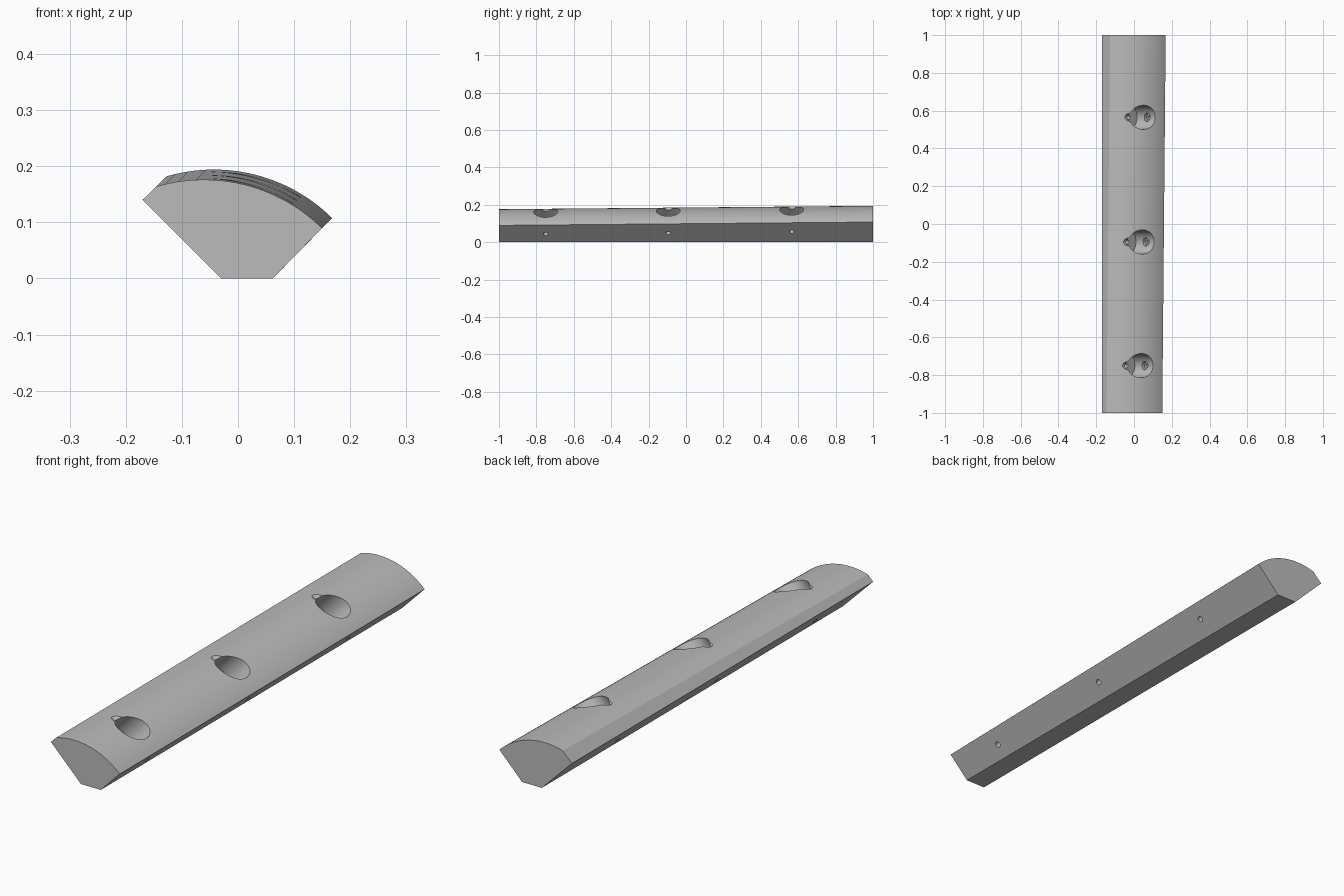
import bpy, bmesh, math
from mathutils import Vector

cube = bpy.data.objects.get("Cube")
if cube:
    bpy.data.objects.remove(cube)

grey = bpy.data.materials.new("mid_grey")
grey.use_nodes = True
colour = (0.5, 0.5, 0.5, 1)
grey.diffuse_color = colour
grey.node_tree.nodes["Principled BSDF"].inputs["Base Color"].default_value = colour


def make_object(name, bm):
    bmesh.ops.recalc_face_normals(bm, faces=bm.faces)
    mesh = bpy.data.meshes.new(name)
    bm.to_mesh(mesh)
    bm.free()
    mesh.materials.append(grey)
    obj = bpy.data.objects.new(name, mesh)
    bpy.context.collection.objects.link(obj)
    return obj


def section(shift):
    """Wedge outline; only its arched top moves along the diagonal."""
    radius, cx, cz = 0.3, -0.061 + shift, -0.124 + shift
    start, end, steps = math.radians(45.4), math.radians(106.3), 40
    arc = []
    for i in range(steps + 1):
        a = start + (end - start) * i / steps
        arc.append((cx + radius * math.cos(a), cz + radius * math.sin(a)))
    return [(-0.17, 0.14), (-0.03, 0), (0.062, 0)] + arc


# Long corner strip, slightly taller at the back
bm = bmesh.new()
front = [bm.verts.new((x, -1, z)) for x, z in section(0)]
back = [bm.verts.new((x, 1, z)) for x, z in section(0.018)]
bm.faces.new(front)
bm.faces.new(back[::-1])
for i in range(len(front)):
    j = (i + 1) % len(front)
    bm.faces.new((front[i], front[j], back[j], back[i]))
strip = make_object("corner_strip", bm)


def diagonal(u, v, y):
    """Point from the two diagonal coordinates u = x + z and v = x - z."""
    return Vector(((u + v) / 2, y, (u - v) / 2))


def drill(a, b, radius, segments):
    """Cut a round hole from a to b out of the strip."""
    bm = bmesh.new()
    bmesh.ops.create_cone(bm, cap_ends=True, segments=segments, radius1=radius,
                          radius2=radius, depth=(b - a).length)
    turn = (b - a).to_track_quat('Z', 'Y').to_matrix()
    bmesh.ops.rotate(bm, verts=bm.verts, matrix=turn)
    bmesh.ops.translate(bm, verts=bm.verts, vec=(a + b) / 2)
    cutter = make_object("hole_cutter", bm)
    cutter.hide_render = True
    mod = strip.modifiers.new("hole", 'BOOLEAN')
    mod.operation = 'DIFFERENCE'
    mod.solver = 'EXACT'
    mod.object = cutter
    bpy.context.view_layer.objects.active = strip
    bpy.ops.object.modifier_apply(modifier=mod.name)
    bpy.data.objects.remove(cutter)


# Screw pockets with crossing screw holes to both lower faces
for y in (-0.75, -0.095, 0.565):
    lift = 0.018 * (y - 0.565)
    u, v = 0.172 + lift, -0.1225
    floor = 0.065 + lift
    drill(diagonal(floor, v, y), diagonal(0.6, v, y), 0.064, 48)
    drill(diagonal(u, -0.006, y), diagonal(u, -0.5, y), 0.022, 32)
    drill(diagonal(u, -0.05, y), diagonal(u, 0.2, y), 0.012, 24)
    drill(diagonal(floor + 0.04, v, y), diagonal(-0.15, v, y), 0.012, 24)

# Smooth curved surfaces, crisp edges
bpy.ops.object.select_all(action='DESELECT')
strip.select_set(True)
bpy.context.view_layer.objects.active = strip
bpy.ops.object.shade_smooth_by_angle(angle=math.radians(20))
